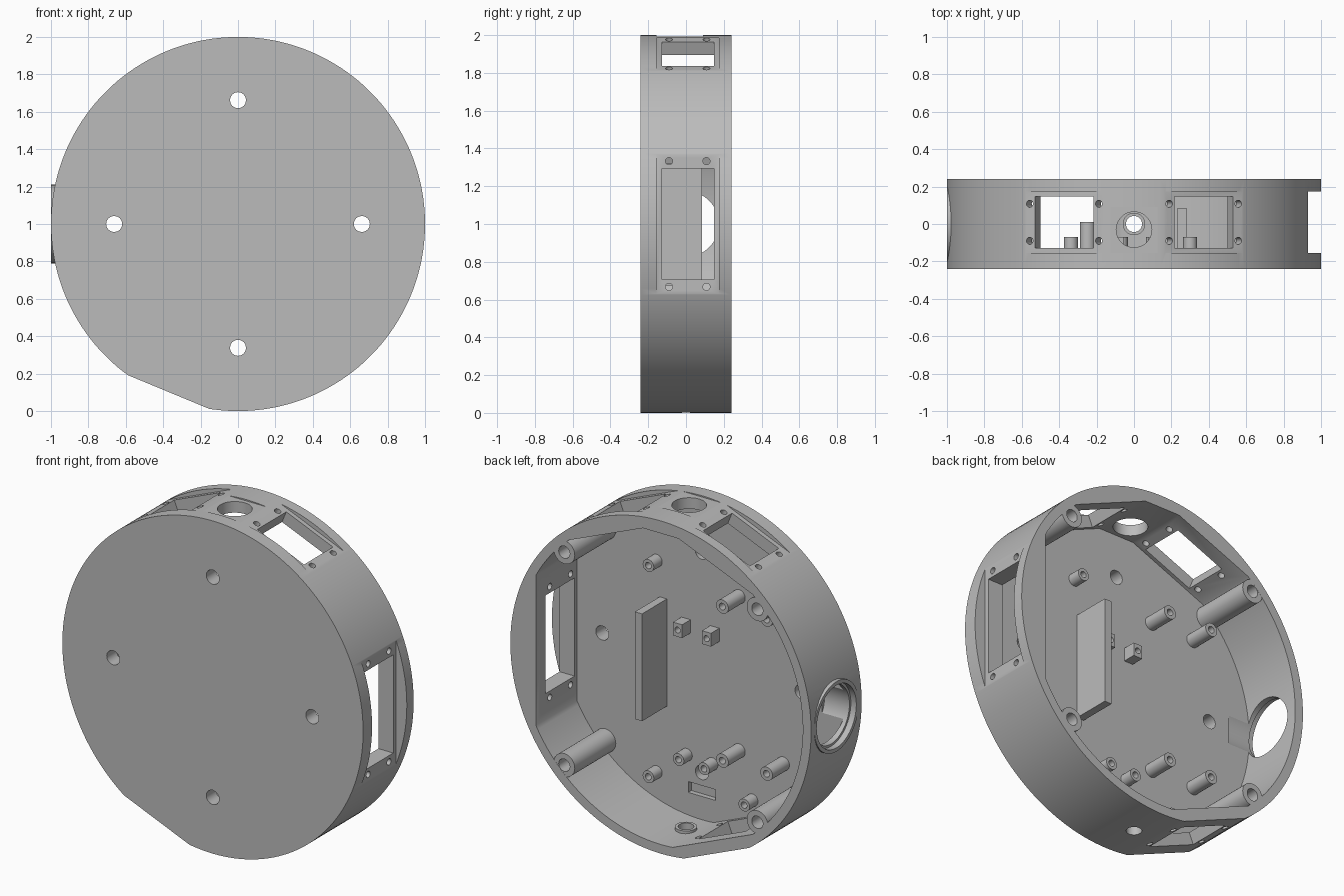
import bpy, bmesh, math
from mathutils import Matrix, Vector

old = bpy.data.objects.get("Cube")
if old:
    bpy.data.objects.remove(old, do_unlink=True)

grey = bpy.data.materials.new("plain grey")
grey.use_nodes = True
tone = (0.5, 0.5, 0.5, 1)
grey.diffuse_color = tone
grey.node_tree.nodes["Principled BSDF"].inputs["Base Color"].default_value = tone

FRONT, FLOOR, BACK = -0.24, -0.15, 0.24
CENTRE = Matrix.Translation((0, 0, 1))
ALONG_Y = Matrix.Rotation(-math.pi / 2, 4, 'X')   # local z -> +y
ALONG_X = Matrix.Rotation(math.pi / 2, 4, 'Y')


def wall(angle):
    """Frame on the wall: x outward, z along the rim, y along the axis."""
    return CENTRE @ Matrix.Rotation(-math.radians(angle), 4, 'Y')


def make(name, bm):
    bmesh.ops.recalc_face_normals(bm, faces=bm.faces)
    me = bpy.data.meshes.new(name)
    bm.to_mesh(me)
    bm.free()
    ob = bpy.data.objects.new(name, me)
    bpy.context.collection.objects.link(ob)
    me.materials.append(grey)
    return ob


def add_box(bm, x, y, z, frame=Matrix()):
    """Box from (min, max) ranges."""
    mid = Vector([(a + b) / 2 for a, b in (x, y, z)])
    size = [b - a for a, b in (x, y, z)]
    m = frame @ Matrix.Translation(mid) @ Matrix.Diagonal((*size, 1))
    bmesh.ops.create_cube(bm, size=1, matrix=m)


def add_cyl(bm, r, lo, hi, frame, segs=32):
    """Cylinder along the frame's local z from lo to hi."""
    m = frame @ Matrix.Translation((0, 0, (lo + hi) / 2))
    bmesh.ops.create_cone(bm, cap_ends=True, segments=segs, radius1=r,
                          radius2=r, depth=hi - lo, matrix=m)


def drum(r, lo, hi, flats):
    """Cylinder along y with flats sliced off at (angle, distance)."""
    bm = bmesh.new()
    add_cyl(bm, r, lo, hi, CENTRE @ ALONG_Y, 180)
    for angle, dist in flats:
        a = math.radians(angle)
        n = Vector((math.cos(a), 0, math.sin(a)))
        cut = bmesh.ops.bisect_plane(bm, geom=bm.verts[:] + bm.edges[:] + bm.faces[:],
                                     plane_co=Vector((0, 0, 1)) + n * dist,
                                     plane_no=n, clear_outer=True)
        edges = [e for e in cut["geom_cut"] if isinstance(e, bmesh.types.BMEdge)]
        bmesh.ops.holes_fill(bm, edges=edges)
    return bm


def boolean(target, bm, operation='DIFFERENCE'):
    cutter = make("cutter", bm)
    cutter.hide_render = True
    mod = target.modifiers.new("cut", 'BOOLEAN')
    mod.operation, mod.solver, mod.object = operation, 'EXACT', cutter
    dg = bpy.context.evaluated_depsgraph_get()
    me = bpy.data.meshes.new_from_object(target.evaluated_get(dg))
    target.modifiers.clear()
    target.data = me
    bpy.data.objects.remove(cutter, do_unlink=True)


def smooth(ob):
    bpy.ops.object.select_all(action='DESELECT')
    ob.select_set(True)
    bpy.context.view_layer.objects.active = ob
    bpy.ops.object.shade_smooth_by_angle(angle=math.radians(30))


def tube(name, x, z, top, r, bore, depth):
    """Standoff rising from the floor with a blind bore."""
    bm = bmesh.new()
    profile = [(0, top - depth), (bore, top - depth), (bore, top),
               (r, top), (r, FLOOR - 0.01)]
    vs = [bm.verts.new((pr, py, 0)) for pr, py in profile]
    es = [bm.edges.new(pair) for pair in zip(vs, vs[1:])]
    bmesh.ops.spin(bm, geom=vs + es, cent=(0, 0, 0), axis=(0, 1, 0),
                   angle=math.tau, steps=32)
    bmesh.ops.remove_doubles(bm, verts=bm.verts, dist=1e-5)
    bmesh.ops.translate(bm, verts=bm.verts, vec=(x, 0, z))
    smooth(make(name, bm))


# Housing: drum with one flat on the rim
housing = make("housing", drum(1, FRONT, BACK, [(247.5, 0.972)]))

# Side port collar
bm = bmesh.new()
add_cyl(bm, 0.21, -1.001, -0.9, CENTRE @ ALONG_X, 64)
boolean(housing, bm, 'UNION')

# Inner cavity, flattened behind each opening
boolean(housing, drum(0.945, FLOOR, 0.4, [(0, 0.83), (67.5, 0.9), (90, 0.925),
                                         (112.5, 0.9), (247.5, 0.9)]))

# Raised ring round the bottom hole
bm = bmesh.new()
add_cyl(bm, 0.06, 0.03, 0.072, Matrix())
boolean(housing, bm, 'UNION')

# Flat recesses on the rim, port counterbore and shallow floor slot
bm = bmesh.new()
openings = [(0, 0.37, 0.295, 0.333), (67.5, 0.225, 0.168, 0.2),
            (112.5, 0.225, 0.168, 0.2), (247.5, 0.225, 0.168, 0.2)]
for angle, half, _, _ in openings[:3]:
    add_box(bm, (math.sqrt(1 - half ** 2), 1.1), (-0.155, 0.175), (-half, half), wall(angle))
add_box(bm, (0.992, 1.1), (-0.155, 0.09), (-0.125, 0.125), wall(90))
add_cyl(bm, 0.188, -1.1, -0.965, CENTRE @ ALONG_X, 64)
add_box(bm, (-0.09, 0.09), (FLOOR - 0.03, 0), (0.195, 0.26))
boolean(housing, bm)

# Windows, screw holes, round openings and front holes
bm = bmesh.new()
for angle, _, half, screw in openings:
    frame = wall(angle)
    add_box(bm, (0.7, 1.1), (-0.127, 0.148), (-half, half), frame)
    for y in (-0.09, 0.108):
        for t in (-screw, screw):
            add_cyl(bm, 0.019, 0.7, 1.1, frame @ Matrix.Translation((0, y, t)) @ ALONG_X, 16)
add_cyl(bm, 0.095, 1.8, 2.1, Matrix.Translation((0, -0.03, 0)), 48)
add_cyl(bm, 0.043, -0.1, 0.2, Matrix())
add_cyl(bm, 0.174, -1.1, -0.8, CENTRE @ ALONG_X, 64)
for angle in range(0, 360, 90):
    add_cyl(bm, 0.043, -0.4, 0, wall(angle) @ Matrix.Translation((0.662, 0, 0)) @ ALONG_Y, 16)
boolean(housing, bm)
smooth(housing)

# Closing-screw posts and tall board standoffs
for sx, side in ((1, "left"), (-1, "right")):
    for sz, level in ((1, "upper"), (-1, "lower")):
        tube(f"{level}_{side}_post", sx * 0.642, 1 + sz * 0.64, BACK - 0.0005, 0.07, 0.037, 0.2)
        tube(f"{level}_{side}_tall_standoff", -0.395 + sx * 0.147, 1 + sz * 0.463,
             0.01, 0.041, 0.02, 0.12)

# Short standoffs
for i, (x, z) in enumerate([(0.3, 1.533), (0.3, 0.263), (-0.337, 0.263),
                            (0.1, 0.42), (-0.07, 0.41)]):
    tube(f"short_standoff_{i + 1}", x, z, -0.07, 0.037, 0.019, 0.07)

# Upright divider
bm = bmesh.new()
add_box(bm, (0.232, 0.28), (FLOOR - 0.01, 0.086), (0.675, 1.32))
make("divider", bm)

# Small drilled blocks
for side, x in (("left", 0.105), ("right", -0.087)):
    bm = bmesh.new()
    add_box(bm, (x - 0.03, x + 0.03), (FLOOR - 0.01, -0.07), (1.157, 1.237))
    block = make(f"{side}_block", bm)
    bm = bmesh.new()
    add_cyl(bm, 0.018, -0.12, 0, Matrix.Translation((x, 0, 1.197)) @ ALONG_Y, 16)
    boolean(block, bm)
    smooth(block)
